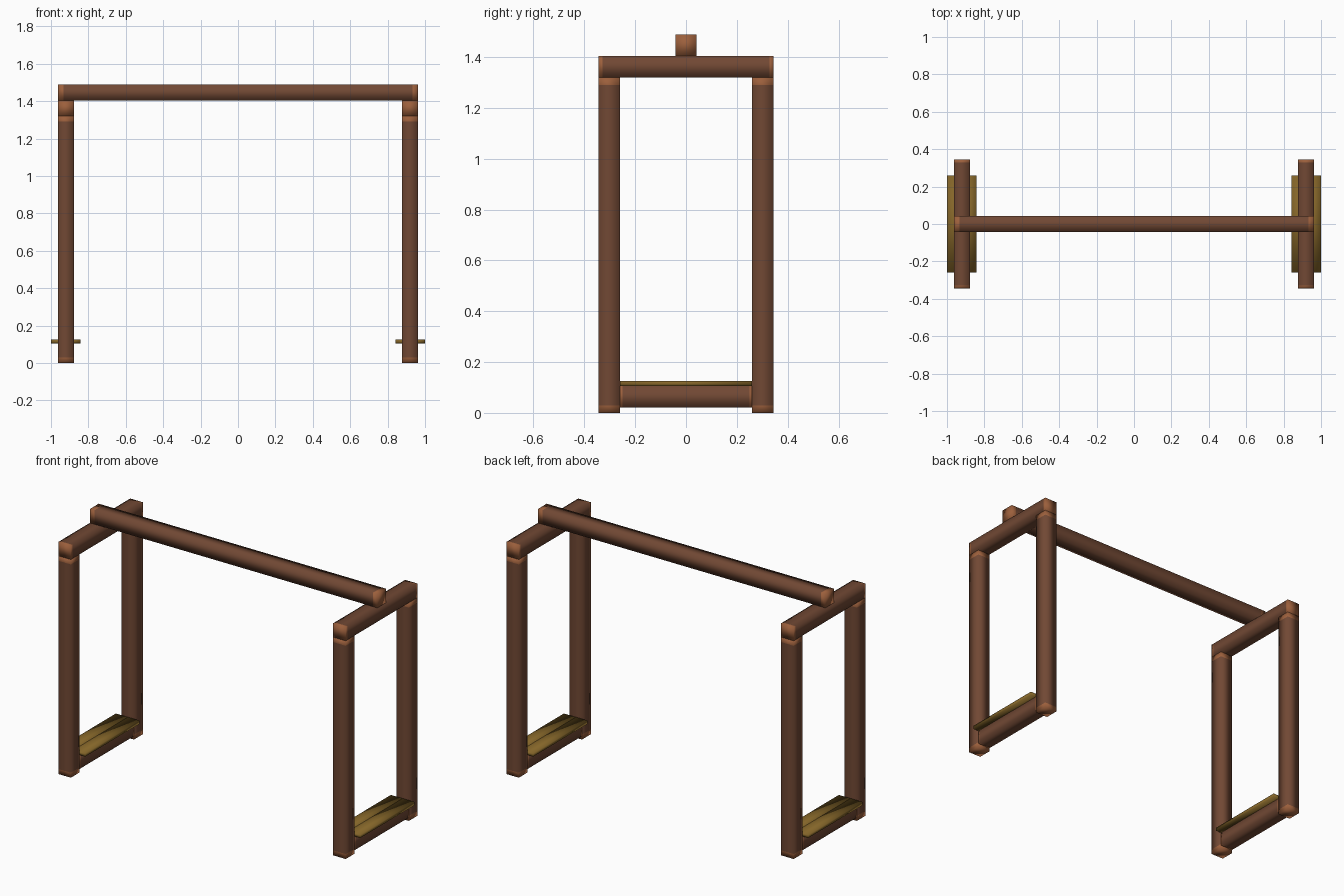
import bpy
import bmesh
from mathutils import Vector

cube = bpy.data.objects.get("Cube")
if cube:
    bpy.data.objects.remove(cube, do_unlink=True)


def make_material(name, color):
    mat = bpy.data.materials.new(name)
    mat.use_nodes = True
    mat.diffuse_color = (*color, 1)
    mat.node_tree.nodes["Principled BSDF"].inputs["Base Color"].default_value = (*color, 1)
    return mat


BROWN = make_material("dark_brown_wood", (0.165, 0.065, 0.034))
ORANGE = make_material("worn_orange_wood", (0.33, 0.115, 0.045))
OLIVE = make_material("olive_plank", (0.23, 0.13, 0.022))

T = 0.084        # timber thickness
SIDE = 0.92      # x of each side frame
LEG_Y = 0.302
LEG_TOP = 1.32
DEPTH = 0.344
WALK = 0.105     # underside of the planks


def timber(name, center, size, axis, mats, band=0.0):
    """Soft-shaded box; faces within `band` of either end use the second material."""
    center, size = Vector(center), Vector(size)
    bm = bmesh.new()
    bmesh.ops.create_cube(bm, size=1)
    bmesh.ops.scale(bm, vec=size, verts=bm.verts)
    if band:
        limit = size[axis] / 2 - band
        for sign in (-1, 1):
            normal = Vector((0, 0, 0))
            normal[axis] = 1
            bmesh.ops.bisect_plane(bm, geom=bm.verts[:] + bm.edges[:] + bm.faces[:],
                                   plane_co=normal * limit * sign, plane_no=normal)
        for face in bm.faces:
            if abs(face.calc_center_median()[axis]) > limit:
                face.material_index = 1
    for face in bm.faces:
        face.smooth = True
    mesh = bpy.data.meshes.new(name)
    bm.to_mesh(mesh)
    bm.free()
    for mat in mats:
        mesh.materials.append(mat)
    obj = bpy.data.objects.new(name, mesh)
    obj.location = center
    bpy.context.collection.objects.link(obj)
    return obj


WOOD = (BROWN, ORANGE)

# Long beam across the top
timber("top_beam", (0, 0, LEG_TOP + T * 1.5), (SIDE * 2 + T, T, T), 0, WOOD, 0.03)

for side, sx in (("left", 1), ("right", -1)):
    x = sx * SIDE
    # Upright posts
    for end, sy in (("front", -1), ("back", 1)):
        timber(f"{side}_{end}_post", (x, sy * LEG_Y, LEG_TOP / 2),
               (T, T, LEG_TOP), 2, WOOD, 0.03)
    # Cross beams above and below
    timber(f"{side}_upper_crossbeam", (x, 0, LEG_TOP + T / 2),
           (T, DEPTH * 2, T), 1, WOOD, 0.015)
    timber(f"{side}_lower_crossbeam", (x, 0, WALK - T / 2),
           (T, (LEG_Y - T / 2) * 2, T), 1, WOOD, 0.01)
    # Pair of foot planks
    for part, px in (("outer", 1), ("inner", -1)):
        timber(f"{side}_{part}_plank", (x + sx * px * 0.04, 0, WALK + 0.01),
               (0.078 if part == "inner" else 0.08, (LEG_Y - T / 2) * 2, 0.02), 1, (OLIVE,))
